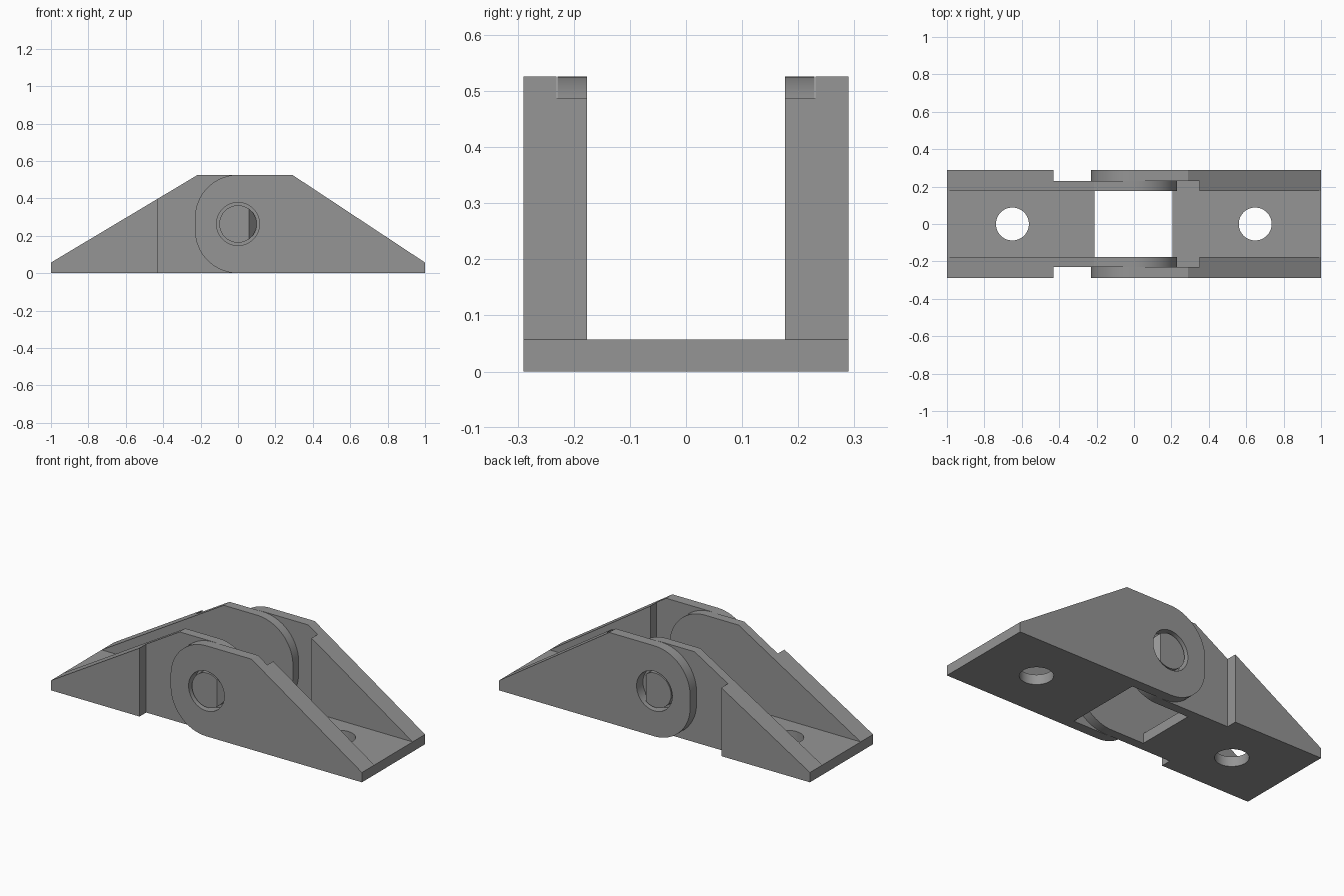
import bpy, bmesh, math

if "Cube" in bpy.data.objects:
    bpy.data.objects.remove(bpy.data.objects["Cube"])

H, FLOOR, R, PIN_Z = 0.526, 0.057, 0.23, 0.263   # wall height, base thickness, knuckle radius, axis height
Y_IN, Y_MID, Y_OUT = 0.176, 0.23, 0.29           # inner, lap and outer wall planes

grey = bpy.data.materials.new("grey plastic")
grey.diffuse_color = (0.3, 0.3, 0.3, 1)
grey.use_nodes = True
grey.node_tree.nodes["Principled BSDF"].inputs["Base Color"].default_value = grey.diffuse_color


def prism(name, outline, y0, y1):
    """Extrude an x-z outline from y0 to y1."""
    bm = bmesh.new()
    face = bm.faces.new([bm.verts.new((x, y0, z)) for x, z in outline])
    ext = bmesh.ops.extrude_face_region(bm, geom=[face])
    verts = [v for v in ext["geom"] if isinstance(v, bmesh.types.BMVert)]
    bmesh.ops.translate(bm, verts=verts, vec=(0, y1 - y0, 0))
    bmesh.ops.recalc_face_normals(bm, faces=bm.faces)
    me = bpy.data.meshes.new(name)
    bm.to_mesh(me)
    bm.free()
    me.materials.append(grey)
    ob = bpy.data.objects.new(name, me)
    bpy.context.collection.objects.link(ob)
    return ob


def box(name, x0, x1, y0, y1, z0, z1):
    return prism(name, [(x0, z0), (x1, z0), (x1, z1), (x0, z1)], y0, y1)


def circle(r, n=64):
    return [(r * math.cos(2 * math.pi * i / n), PIN_Z + r * math.sin(2 * math.pi * i / n)) for i in range(n)]


def combine(ob, other, op):
    """Apply a boolean and remove the tool object."""
    mod = ob.modifiers.new(op.lower(), 'BOOLEAN')
    mod.operation, mod.solver, mod.object = op, 'EXACT', other
    bpy.context.view_layer.objects.active = ob
    bpy.ops.object.modifier_apply(modifier=mod.name)
    bpy.data.objects.remove(other)


def wall_outline(d, slope_x):
    """Side wall: tapered towards x = d, rounded knuckle at the far end."""
    pts = [(d, 0), (d, FLOOR), (d * slope_x, H)]
    for cz, a0 in ((H - R, 90), (R, 0)):
        for i in range(17):
            a = math.radians(a0 - 90 * i / 16)
            pts.append((-d * R * math.cos(a), cz + R * math.sin(a)))
    return pts


def screw_hole(x):
    bpy.ops.mesh.primitive_cylinder_add(vertices=64, radius=0.088, depth=0.3, location=(x, 0, 0))
    return bpy.context.object


# Floors of the two leaves
left = box("left_leaf", -1, -0.21, -0.2, 0.2, 0, FLOOR)
right = box("right_leaf", 0.205, 1, -Y_MID - 0.01, Y_MID + 0.01, 0, FLOOR)
# keep the right floor inside the lap plane next to the knuckle
for s in (-1, 1):
    # Left wall: outer half removed beside the knuckle, leaving the inner lap
    wall = prism("left_wall", wall_outline(-1, 0.215), s * Y_IN, s * Y_OUT)
    combine(wall, box("lap_cutter", -0.43, 0.5, s * (Y_MID - 0.001), s * 0.4, -0.1, 0.7), 'DIFFERENCE')
    # Pivot pin with a slanted lead-in on its right side
    pin = prism("pin", circle(0.1), s * (Y_MID - 0.02), s * 0.28)
    ramp = prism("ramp_cutter", [(0.06, 0), (0.2, 0), (0.2, 0.6), (0.06, 0.6)], s * 0.28, s * 0.4)
    for v in ramp.data.vertices:
        if abs(v.co.y) < 0.3 and v.co.x > 0.1:
            v.co.y = s * 0.105
    combine(pin, ramp, 'DIFFERENCE')
    combine(wall, pin, 'UNION')
    combine(left, wall, 'UNION')

    # Right wall: inner half removed beside the knuckle, leaving the outer lap
    wall = prism("right_wall", wall_outline(1, 0.29), s * Y_IN, s * Y_OUT)
    combine(wall, box("lap_cutter", -0.5, 0.35, s * 0.1, s * (Y_MID + 0.001), -0.1, 0.7), 'DIFFERENCE')
    combine(wall, prism("pivot_cutter", circle(0.115), s * 0.1, s * 0.4), 'DIFFERENCE')
    combine(right, wall, 'UNION')

# Screw holes and shading
for leaf, x in ((left, -0.65), (right, 0.648)):
    combine(leaf, screw_hole(x), 'DIFFERENCE')
    bpy.ops.object.select_all(action='DESELECT')
    leaf.select_set(True)
    bpy.context.view_layer.objects.active = leaf
    bpy.ops.object.shade_smooth_by_angle(angle=math.radians(30))
